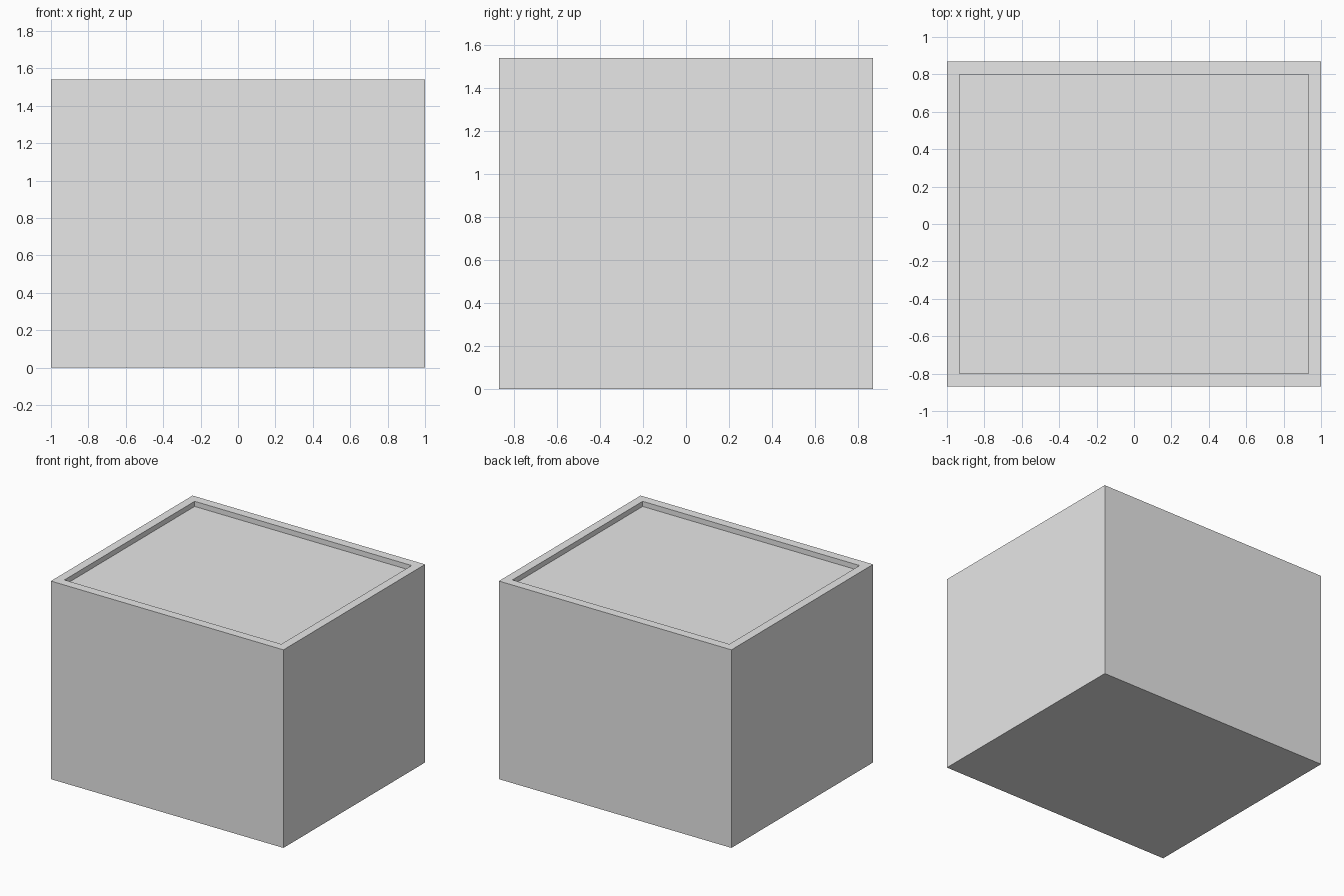
import bpy
import bmesh
from mathutils import Vector

cube = bpy.data.objects.get("Cube")
if cube:
    bpy.data.objects.remove(cube, do_unlink=True)

# Single plain grey for the whole box
grey = bpy.data.materials.new("light_grey")
grey.use_nodes = True
colour = (0.8, 0.8, 0.8, 1)
grey.diffuse_color = colour
grey.node_tree.nodes["Principled BSDF"].inputs["Base Color"].default_value = colour

HALF_X, HALF_Y, HEIGHT = 1.0, 0.87, 1.54


def recess(bm, normal, low, high, depth):
    """Inset the face pointing along normal to the low-high box, then sink it."""
    normal = Vector(normal)
    bm.normal_update()
    face = max(bm.faces, key=lambda f: f.normal.dot(normal))
    middle = face.calc_center_median()
    bmesh.ops.inset_individual(bm, faces=[face], thickness=0.05)
    for v in face.verts:
        for i in range(3):
            if not normal[i]:
                v.co[i] = low[i] if v.co[i] < middle[i] else high[i]
    floor = bmesh.ops.extrude_discrete_faces(bm, faces=[face])["faces"][0]
    bmesh.ops.translate(bm, verts=floor.verts, vec=-normal * depth)


# Box body
bm = bmesh.new()
bmesh.ops.create_cube(bm, size=1)
bmesh.ops.scale(bm, verts=bm.verts, vec=(2 * HALF_X, 2 * HALF_Y, HEIGHT))
bmesh.ops.translate(bm, verts=bm.verts, vec=(0, 0, HEIGHT / 2))

# Sunken lid inside a thin rim, and a shallow label panel on the front
recess(bm, (0, 0, 1), (-0.933, -0.8, 0), (0.933, 0.8, 0), 0.04)
recess(bm, (0, -1, 0), (-0.402, 0, 0.618), (0.402, 0, 1.078), 0.01)
bmesh.ops.recalc_face_normals(bm, faces=bm.faces)

mesh = bpy.data.meshes.new("storage_box")
bm.to_mesh(mesh)
bm.free()
mesh.materials.append(grey)
box = bpy.data.objects.new("storage_box", mesh)
bpy.context.collection.objects.link(box)
